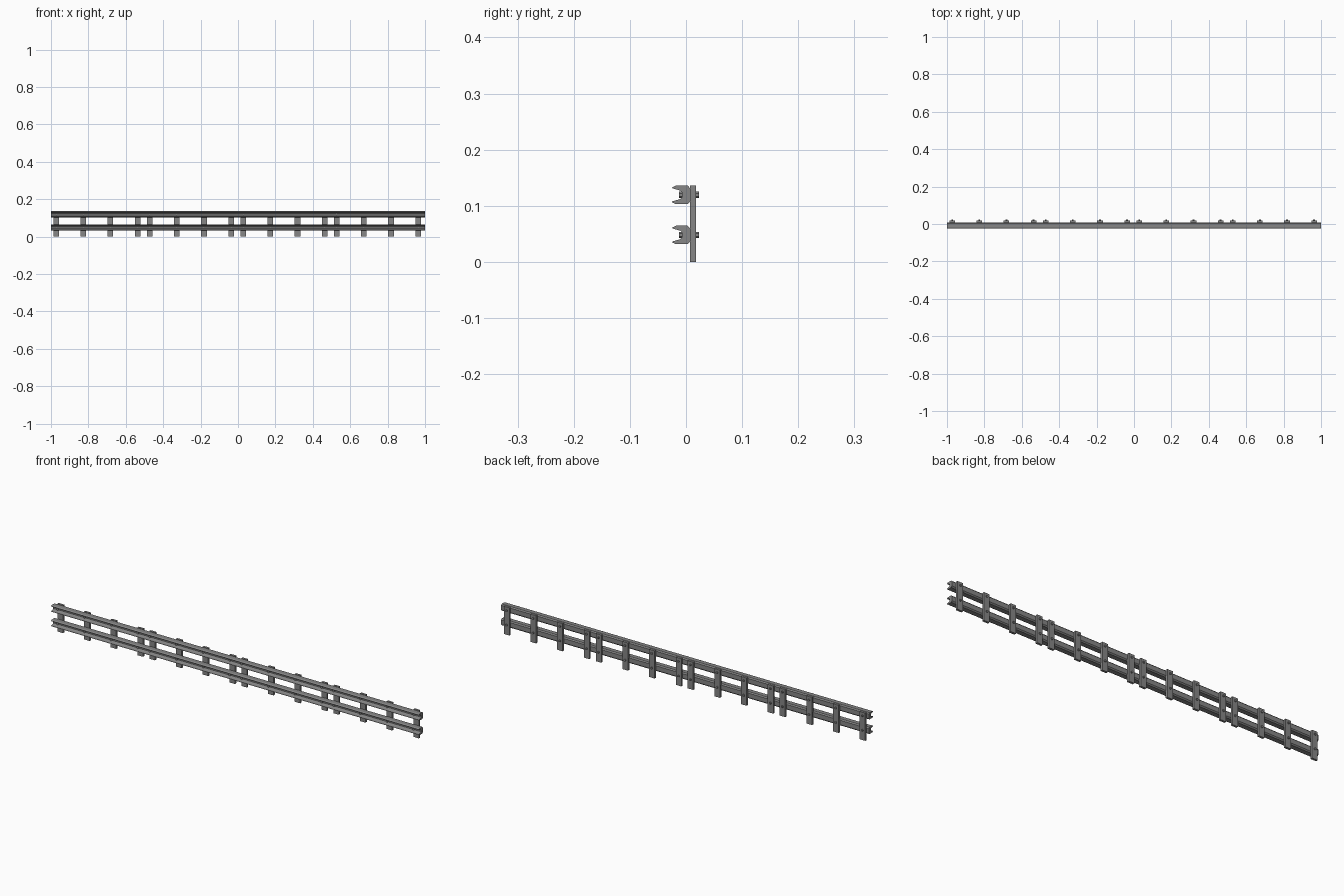
import bpy, bmesh, math
from mathutils import Matrix

if "Cube" in bpy.data.objects:
    bpy.data.objects.remove(bpy.data.objects["Cube"])

steel = bpy.data.materials.new("galvanised grey")
steel.diffuse_color = (0.24, 0.24, 0.24, 1)
steel.use_nodes = True
steel.node_tree.nodes["Principled BSDF"].inputs["Base Color"].default_value = steel.diffuse_color


def finish(name, bm):
    bmesh.ops.recalc_face_normals(bm, faces=bm.faces)
    me = bpy.data.meshes.new(name)
    bm.to_mesh(me)
    bm.free()
    me.materials.append(steel)
    ob = bpy.data.objects.new(name, me)
    bpy.context.collection.objects.link(ob)
    return ob


# Upper half of the rail section (y, z from rail centre), mirrored for the lower half
HALF = [(-0.007, 0.004), (-0.010, 0.0075), (-0.024, 0.0115), (-0.025, 0.013),
        (-0.018, 0.0165), (0.003, 0.0165), (0.008, 0.011)]
SECTION = HALF + [(y, -z) for y, z in reversed(HALF)]
RAILS = {"lower": 0.048, "upper": 0.1195}
POSTS = (0.028, 0.173, 0.318, 0.463)   # offsets within one section


def rail(name, x0, x1, zc):
    bm = bmesh.new()
    face = bm.faces.new([bm.verts.new((x0, y, zc + z)) for y, z in SECTION])
    ext = bmesh.ops.extrude_face_region(bm, geom=[face])["geom"]
    bmesh.ops.translate(bm, vec=(x1 - x0, 0, 0),
                        verts=[v for v in ext if isinstance(v, bmesh.types.BMVert)])
    if face.is_valid and all(len(e.link_faces) > 2 for e in face.edges):
        bm.faces.remove(face)
    return finish(name, bm)


def post(name, x):
    bm = bmesh.new()
    bmesh.ops.create_cube(bm, size=1, matrix=Matrix.Translation((x, 0.0125, 0.068))
                          @ Matrix.Diagonal((0.03, 0.011, 0.136, 1)))
    return finish(name, bm)


def bolt(name, x, z):
    # hexagonal head in front of the rail, nut behind the post
    bm = bmesh.new()
    for y0, y1 in ((-0.0125, -0.006), (0.017, 0.023)):
        bmesh.ops.create_cone(bm, cap_ends=True, segments=6, radius1=0.0055, radius2=0.0055,
                              depth=y1 - y0, matrix=Matrix.Translation((x, (y0 + y1) / 2, z))
                              @ Matrix.Rotation(math.pi / 2, 4, 'X'))
    return finish(name, bm)


# Four fence sections, each with two rails and four bolted posts
for s in range(4):
    x0 = -1 + 0.5 * s
    for label, z in RAILS.items():
        rail(f"{label}_rail_{s + 1}", x0, x0 + 0.5, z)
    for i, dx in enumerate(POSTS):
        post(f"post_{s + 1}_{i + 1}", x0 + dx)
        for label, z in RAILS.items():
            bolt(f"{label}_bolt_{s + 1}_{i + 1}", x0 + dx, z)
